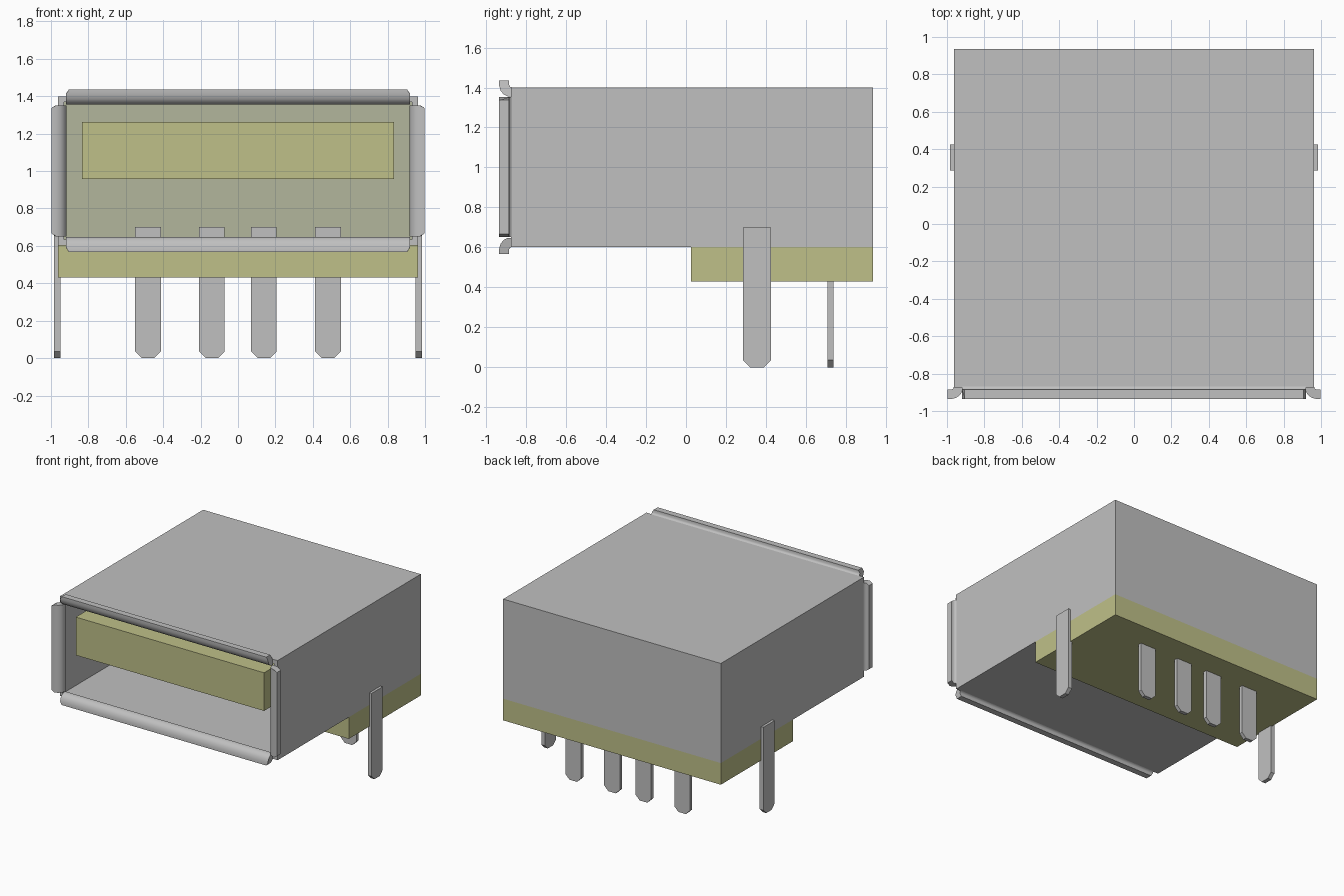
import bpy, bmesh, math

if "Cube" in bpy.data.objects:
    bpy.data.objects.remove(bpy.data.objects["Cube"], do_unlink=True)


def material(name, rgb):
    m = bpy.data.materials.new(name)
    m.use_nodes = True
    m.diffuse_color = (*rgb, 1)
    bsdf = next(n for n in m.node_tree.nodes if n.type == 'BSDF_PRINCIPLED')
    bsdf.inputs["Base Color"].default_value = (*rgb, 1)
    bsdf.inputs["Roughness"].default_value = 0.6
    return m


METAL = material("silver metal", (0.527, 0.527, 0.527))
PLASTIC = material("olive plastic", (0.52, 0.527, 0.25))
INNER = material("grey green inner wall", (0.445, 0.468, 0.332))


def finish(name, bm, mats):
    bmesh.ops.recalc_face_normals(bm, faces=bm.faces[:])
    me = bpy.data.meshes.new(name)
    bm.to_mesh(me)
    bm.free()
    for m in mats:
        me.materials.append(m)
    ob = bpy.data.objects.new(name, me)
    bpy.context.collection.objects.link(ob)
    return ob


def box_bm(x, y, z):
    """Box between (min, max) pairs on each axis."""
    bm = bmesh.new()
    bmesh.ops.create_cube(bm, size=1)
    for v in bm.verts:
        v.co = [(a + b) / 2 + c * (b - a) for c, (a, b) in zip(v.co, (x, y, z))]
    return bm


def prism(name, lower, upper, mat):
    """Solid between two matching loops of points."""
    bm = bmesh.new()
    a = [bm.verts.new(p) for p in lower]
    b = [bm.verts.new(p) for p in upper]
    n = len(a)
    for i in range(n):
        j = (i + 1) % n
        bm.faces.new((a[i], a[j], b[j], b[i]))
    bm.faces.new(a[::-1])
    bm.faces.new(b)
    return finish(name, bm, [mat])


# Metal shell: a box whose front is inset and pushed back into a cavity
W, Z0, Z1, FRONT, BACK, WALL = 0.963, 0.603, 1.40, -0.875, 0.935, 0.045
bm = box_bm((-W, W), (FRONT, BACK), (Z0, Z1))
bm.normal_update()
front = min(bm.faces, key=lambda f: f.calc_center_median().y)
bmesh.ops.inset_individual(bm, faces=[front], thickness=WALL)
out = bmesh.ops.extrude_face_region(bm, geom=[front])["geom"]
if front.is_valid:
    bm.faces.remove(front)
for g in out:
    if isinstance(g, bmesh.types.BMVert):
        g.co.y = BACK - WALL
    elif isinstance(g, bmesh.types.BMFace):
        g.material_index = 1
finish("shell", bm, [METAL, INNER])

# Flared lips around the opening: (y, distance outside the shell wall)
LIP = [(-0.87, 0), (-0.88, 0.004), (-0.885, 0.013), (-0.885, 0.035),
       (-0.935, 0.035), (-0.935, 0.010), (-0.928, -0.015), (-0.912, -0.035),
       (-0.89, -0.045), (-0.87, -0.045)]
ZC = (Z0 + Z1) / 2


def lip(name, half, reach, angle):
    def loop(side):
        pts = []
        for y, o in LIP:
            a = side * (half - (0.015 if o > 0.03 else 0))
            r = reach + o
            c, s = round(math.cos(angle)), round(math.sin(angle))
            pts.append((a * c + r * s, y, ZC - a * s + r * c))
        return pts
    ob = prism(name, loop(-1), loop(1), METAL)
    bpy.ops.object.select_all(action='DESELECT')
    ob.select_set(True)
    bpy.context.view_layer.objects.active = ob
    bpy.ops.object.shade_smooth_by_angle(angle=math.radians(40))


lip("top_lip", 0.92, Z1 - ZC, 0)
lip("bottom_lip", 0.92, Z1 - ZC, math.pi)
lip("left_lip", 0.35, W, math.pi / 2)
lip("right_lip", 0.35, W, -math.pi / 2)

# Plastic base block and contact tongue
finish("base", box_bm((-W, W), (0.025, BACK), (0.43, Z0)), [PLASTIC])
finish("tongue", box_bm((-0.833, 0.833), (-0.86, 0.90), (0.957, 1.262)), [PLASTIC])


# Pins: flat strips with chamfered lower corners
def pin_profile(lo, hi, top=0.70, c=0.036):
    return [(lo, top), (lo, c), (lo + c, 0), (hi - c, 0), (hi, c), (hi, top)]


for i, x in enumerate((-0.482, -0.14, 0.138, 0.482)):
    p = pin_profile(x - 0.069, x + 0.069)
    prism(f"signal_pin_{i + 1}", [(u, 0.708, z) for u, z in p],
          [(u, 0.738, z) for u, z in p], METAL)

for name, s in (("left", 1), ("right", -1)):
    p = pin_profile(0.285, 0.425)
    prism(f"{name}_mounting_pin", [(s * 0.95, u, z) for u, z in p],
          [(s * 0.983, u, z) for u, z in p], METAL)
